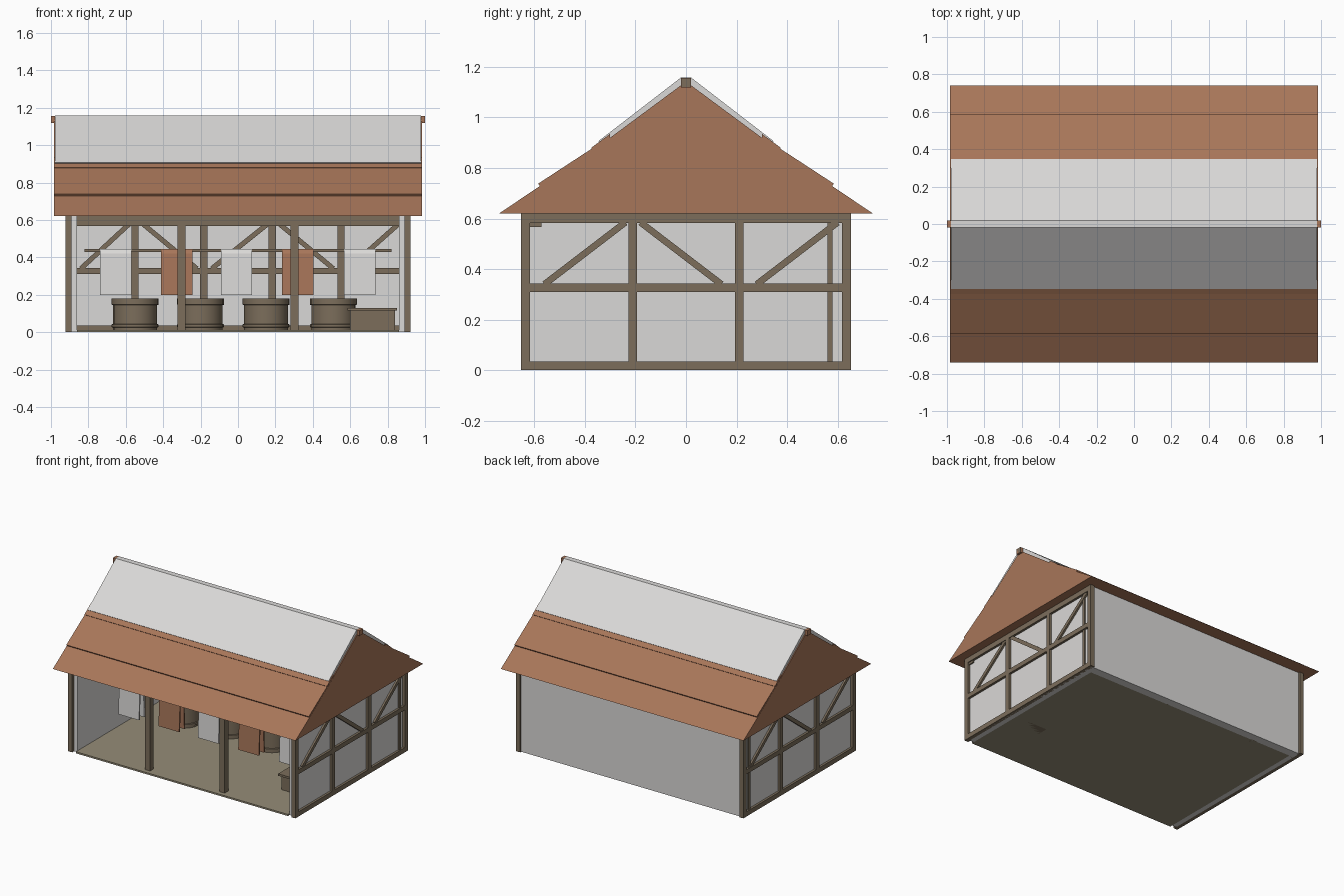
import bpy, bmesh, math
from mathutils import Vector

if "Cube" in bpy.data.objects:
    bpy.data.objects.remove(bpy.data.objects["Cube"])


def mat(name, c):
    m = bpy.data.materials.new(name)
    m.diffuse_color = (*c, 1)
    m.use_nodes = True
    m.node_tree.nodes["Principled BSDF"].inputs["Base Color"].default_value = m.diffuse_color
    return m


TIMBER = mat("timber_brown", (0.20, 0.155, 0.105))
CLAY = mat("clay_brown", (0.39, 0.18, 0.10))
PLASTER = mat("pale_plaster", (0.70, 0.69, 0.68))
FLOOR = mat("packed_floor", (0.30, 0.265, 0.185))


def finish(bm, name, m):
    bmesh.ops.recalc_face_normals(bm, faces=bm.faces)
    me = bpy.data.meshes.new(name)
    bm.to_mesh(me)
    bm.free()
    me.materials.append(m)
    ob = bpy.data.objects.new(name, me)
    bpy.context.collection.objects.link(ob)
    return ob


def prism(name, yz, x0, x1, m):
    """Extrude a y-z profile along x."""
    bm = bmesh.new()
    a = [bm.verts.new((x0, y, z)) for y, z in yz]
    b = [bm.verts.new((x1, y, z)) for y, z in yz]
    bm.faces.new(a)
    bm.faces.new(b[::-1])
    n = len(yz)
    for i in range(n):
        j = (i + 1) % n
        bm.faces.new((a[i], b[i], b[j], a[j]))
    return finish(bm, name, m)


def box(name, x0, x1, y0, y1, z0, z1, m):
    return prism(name, [(y0, z0), (y1, z0), (y1, z1), (y0, z1)], x0, x1, m)


def beam(name, a, b, w, d, depth_axis, m=TIMBER):
    """Sloping timber from a to b, w wide and d deep along depth_axis."""
    a, b, n = Vector(a), Vector(b), Vector(depth_axis)
    s = (b - a).cross(n).normalized() * w / 2
    n = n * d / 2
    bm = bmesh.new()
    v = [bm.verts.new(p + i * s + j * n) for p in (a, b)
         for i, j in ((-1, -1), (1, -1), (1, 1), (-1, 1))]
    bm.faces.new(v[:4])
    bm.faces.new(v[4:])
    for i in range(4):
        j = (i + 1) % 4
        bm.faces.new((v[i], v[j], v[4 + j], v[4 + i]))
    return finish(bm, name, m)


def lathe(name, rz, cx, cy, m, n=20):
    """Revolve a radius-height profile, open at both ends on the axis."""
    bm = bmesh.new()
    rings = [[bm.verts.new((cx + r * math.cos(2 * math.pi * i / n),
                            cy + r * math.sin(2 * math.pi * i / n), z))
              for i in range(n)] for r, z in rz]
    for p, q in zip(rings, rings[1:]):
        for i in range(n):
            j = (i + 1) % n
            bm.faces.new((p[i], p[j], q[j], q[i]))
    bm.faces.new(rings[0])
    bm.faces.new(rings[-1])
    ob = finish(bm, name, m)
    for f in ob.data.polygons:
        f.use_smooth = len(f.vertices) == 4
    ob.data.set_sharp_from_angle(angle=math.radians(40))
    return ob


# floor, plaster walls
box("floor", -0.86, 0.86, -0.65, 0.58, 0.0, 0.012, FLOOR)
box("back_wall", -0.905, 0.905, 0.58, 0.64, 0.0, 0.62, PLASTER)
for s in (-1, 1):
    box("end_wall", *sorted((s * 0.86, s * 0.905)), -0.63, 0.58, 0.0, 0.62, PLASTER)

# half-timbered end frames; the left one is the right one turned half round
for s in (-1, 1):
    def end(name, y0, y1, z0, z1, xin=0.895):
        box(name, *sorted((s * xin, s * 0.922)), *sorted((s * y0, s * y1)), z0, z1, TIMBER)
    for y in (-0.652, 0.617):
        end("corner_post", y, y + 0.035, 0, 0.62, 0.89)
    for y in (-0.228, 0.193):
        end("end_post", y, y + 0.035, 0.0, 0.62)
    end("end_sill", -0.65, 0.65, 0, 0.035)
    end("end_rail", -0.65, 0.65, 0.31, 0.343)
    end("end_plate", -0.65, 0.65, 0.583, 0.62)
    for a, b in (((-0.56, 0.34), (-0.24, 0.585)), ((-0.18, 0.585), (0.14, 0.34)),
                 ((0.28, 0.34), (0.60, 0.585))):
        beam("end_brace", (s * 0.906, s * a[0], a[1]), (s * 0.906, s * b[0], b[1]),
             0.026, 0.024, (1, 0, 0))
    # rear frame post showing through the end wall
    box("rear_corner_post", *sorted((s * 0.86, s * 0.915)), 0.56, 0.58, 0.0, 0.60, TIMBER)

# timber frame on the inside of the back wall
for x in (-0.55, -0.183, 0.183, 0.55):
    box("back_post", x - 0.019, x + 0.019, 0.555, 0.585, 0, 0.6, TIMBER)
for z0, z1 in ((0.0, 0.035), (0.31, 0.343), (0.57, 0.62)):
    box("back_rail", -0.86, 0.86, 0.56, 0.585, z0, z1, TIMBER)
for x0, x1 in ((-0.84, -0.58), (-0.22, -0.51), (-0.14, 0.16), (0.51, 0.22), (0.59, 0.86)):
    beam("back_brace", (x0, 0.572, 0.34), (x1, 0.572, 0.58), 0.026, 0.022, (0, 1, 0))

# open front
box("front_lintel", -0.915, 0.915, -0.62, -0.572, 0.567, 0.62, TIMBER)
for x in (-0.303, 0.303):
    box("front_post", x - 0.021, x + 0.021, -0.617, -0.575, 0, 0.6, TIMBER)

# roof body with solid gables, then overlapping courses on both slopes
prism("roof_body", [(-0.74, 0.62), (0.74, 0.62), (0.37, 0.868), (0, 1.142), (-0.37, 0.868)],
      -0.985, 0.985, CLAY)
for s in (-1, 1):
    prism("roof_course", [(s * y, z) for y, z in
          ((0.575, 0.725), (0.585, 0.738), (0.36, 0.885), (0.36, 0.868))], -0.984, 0.984, CLAY)
    prism("roof_upper_course", [(s * y, z) for y, z in
          ((0.365, 0.866), (0.375, 0.880), (0.30, 0.935), (0.30, 0.91))], -0.984, 0.984, CLAY)
prism("roof_cap", [(-0.335, 0.893), (-0.347, 0.906), (-0.02, 1.158), (0.02, 1.158),
                   (0.347, 0.906), (0.335, 0.893), (0, 1.138)], -0.978, 0.978, PLASTER)
box("ridge_pole", -1.0, 1.0, -0.018, 0.018, 1.12, 1.154, TIMBER)
for s in (-1, 1):
    box("ridge_end", *sorted((s * 0.978, s * 1.0)), -0.02, 0.02, 1.118, 1.157, CLAY)

# drying rail with folded hides hung over it
box("drying_rail", -0.82, 0.82, -0.308, -0.292, 0.428, 0.444, TIMBER)
for i, x in enumerate((-0.653, -0.327, -0.008, 0.32, 0.652)):
    hide = [(-0.035, 0.20), (-0.025, 0.42), (-0.01, 0.446), (0.01, 0.446), (0.025, 0.42),
            (0.035, 0.20), (0.025, 0.20), (0.016, 0.42), (-0.016, 0.42), (-0.025, 0.20)]
    prism("hanging_hide", [(y - 0.3, z) for y, z in hide], x - 0.084, x + 0.084,
          CLAY if i % 2 else PLASTER)

# soaking tubs with hoops
for x, y in ((-0.55, 0.16), (-0.2, 0.2), (0.15, 0.18), (0.51, 0.2)):
    lathe("tub", [(0.118, 0.001), (0.118, 0.025), (0.125, 0.027), (0.125, 0.042),
                  (0.118, 0.044), (0.118, 0.145), (0.125, 0.147), (0.125, 0.18),
                  (0.105, 0.18), (0.105, 0.14)], x, y, TIMBER)

# low chest by the right wall
box("chest", 0.60, 0.84, -0.355, -0.19, 0.0, 0.115, TIMBER)
box("chest_lid", 0.585, 0.85, -0.37, -0.175, 0.115, 0.13, TIMBER)
